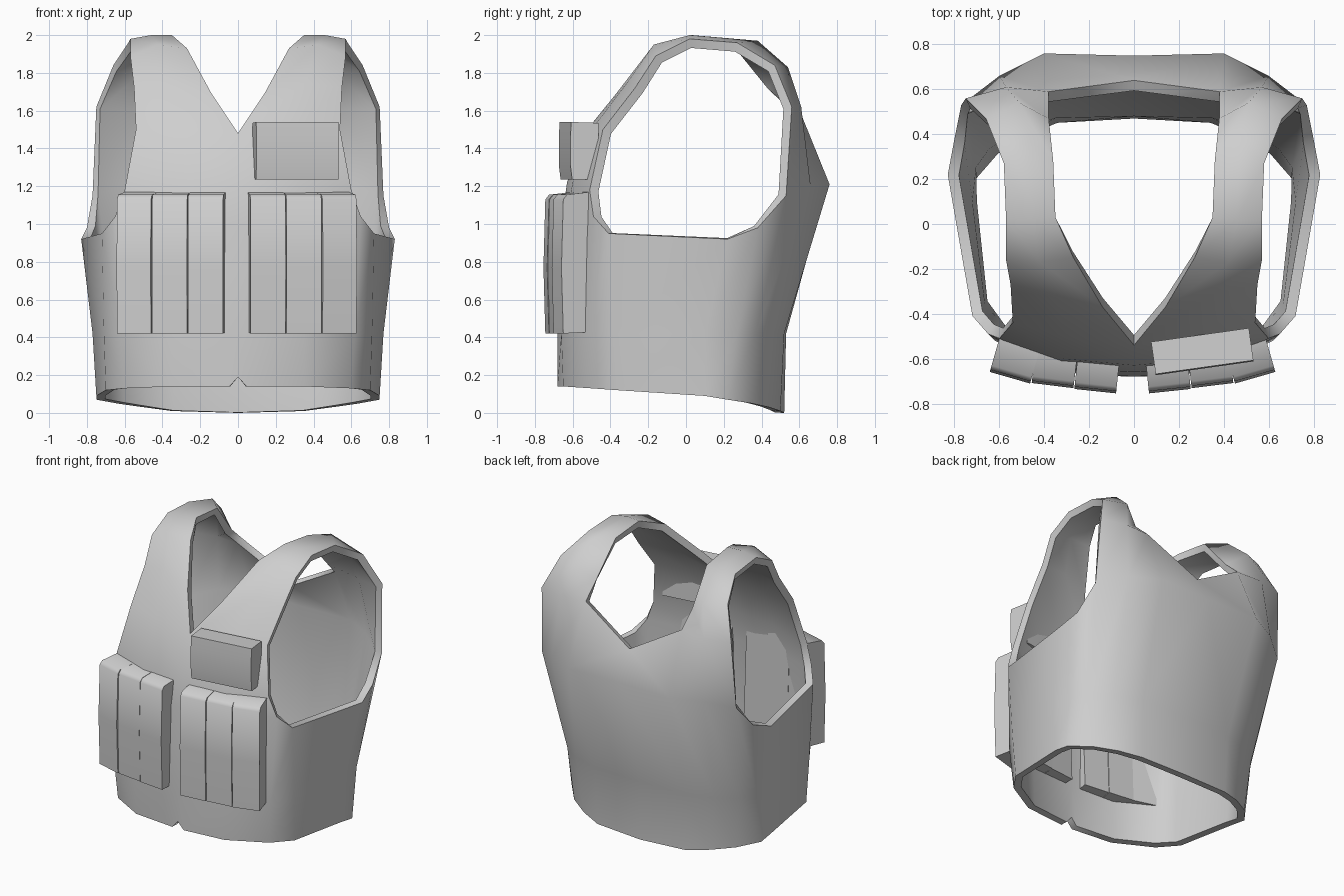
import bpy, bmesh, math
from mathutils import Vector

cube = bpy.data.objects.get("Cube")
if cube:
    bpy.data.objects.remove(cube, do_unlink=True)

# One plain fabric colour
fabric = bpy.data.materials.new("grey_fabric")
fabric.use_nodes = True
GREY = (0.62, 0.62, 0.62, 1.0)
fabric.diffuse_color = GREY
for node in fabric.node_tree.nodes:
    if node.type == 'BSDF_PRINCIPLED':
        node.inputs["Base Color"].default_value = GREY


def make_object(name, bm):
    mesh = bpy.data.meshes.new(name)
    bm.to_mesh(mesh)
    bm.free()
    mesh.materials.append(fabric)
    obj = bpy.data.objects.new(name, mesh)
    bpy.context.collection.objects.link(obj)
    return obj


def finish(obj, angle):
    """Apply all modifiers, then shade smooth with sharp corners."""
    bpy.ops.object.select_all(action='DESELECT')
    obj.select_set(True)
    bpy.context.view_layer.objects.active = obj
    for modifier in list(obj.modifiers):
        bpy.ops.object.modifier_apply(modifier=modifier.name)
    bpy.ops.object.shade_smooth_by_angle(angle=math.radians(angle))


def loft(bm, rows):
    """Join neighbouring rows of vertices with quads."""
    for low, high in zip(rows, rows[1:]):
        for i in range(len(low) - 1):
            bm.faces.new((low[i], low[i + 1], high[i + 1], high[i]))


# Half rings of the torso, from front centre round the side to back centre
hem = [(0, -.68, .19), (.35, -.65, .14), (.6, -.5, .13), (.7, -.36, .12), (.75, .1, .09),
       (.75, .22, .07), (.64, .35, .05), (.5, .44, .03), (.35, .5, .01), (0, .52, 0)]
waist = [(0, -.68, .42), (.35, -.66, .42), (.62, -.52, .42), (.71, -.38, .42), (.77, .1, .42),
         (.75, .27, .42), (.68, .37, .42), (.55, .46, .42), (.36, .52, .42), (0, .53, .42)]
chest = [(0, -.66, 1), (.33, -.64, 1), (.65, -.49, 1.04), (.72, -.41, .95), (.83, .22, .92),
         (.8, .38, .98), (.77, .53, 1.15), (.6, .66, 1.2), (.4, .76, 1.21), (0, .75, 1.21)]

# Shoulder strap rows (neck edge, middle, arm edge), front to back
strap = [
    [(0, -.63, 1.22), (.32, -.6, 1.22), (.6, -.51, 1.18)],
    [(0, -.54, 1.48), (.3, -.5, 1.5), (.54, -.44, 1.5)],
    [(.14, -.37, 1.69), (.36, -.31, 1.75), (.55, -.27, 1.72)],
    [(.27, -.15, 1.93), (.42, -.17, 1.95), (.57, -.16, 1.89)],
    [(.35, .03, 2), (.46, .02, 2), (.57, .02, 1.98)],
    [(.36, .28, 1.97), (.47, .38, 1.97), (.58, .27, 1.96)],
    [(.38, .47, 1.74), (.51, .54, 1.83), (.66, .47, 1.84)],
    [(.38, .59, 1.63), (.57, .61, 1.62), (.75, .56, 1.62)],
]
back_neck = (0, .64, 1.41)


def build_vest():
    bm = bmesh.new()
    rings = [[bm.verts.new(p) for p in ring] for ring in (hem, waist, chest)]
    loft(bm, rings)

    # The strap starts on the front chest and lands on the upper back
    top_ring = rings[-1]
    straps = [[bm.verts.new(p) for p in row] for row in strap]
    front_end = top_ring[:3]
    back_end = [top_ring[8], top_ring[7], top_ring[6]]
    loft(bm, [front_end] + straps + [back_end])
    neck = bm.verts.new(back_neck)
    bm.faces.new((top_ring[8], top_ring[9], neck, straps[-1][0]))

    # Small notch at the front of the hem
    edge = bm.edges.get(rings[0][:2])
    corner = bmesh.utils.edge_split(edge, rings[0][0], 0.1)[1]
    corner.co = Vector((.045, -.68, .14))

    # Turn the shell outward
    bmesh.ops.recalc_face_normals(bm, faces=bm.faces)
    bm.normal_update()
    front = min(bm.faces, key=lambda f: f.calc_center_median().y)
    if front.normal.y > 0:
        bmesh.ops.reverse_faces(bm, faces=bm.faces)

    vest = make_object("vest_shell", bm)
    mirror = vest.modifiers.new("mirror", 'MIRROR')
    mirror.use_clip = True
    solid = vest.modifiers.new("thickness", 'SOLIDIFY')
    solid.thickness = 0.05
    solid.offset = -1
    finish(vest, 65)


def pouch(name, width, profile, location, turn):
    """Extrude a side profile (depth, height) across the pouch width."""
    bm = bmesh.new()
    sides = [[bm.verts.new((x, y, z)) for y, z in profile]
             for x in (-width / 2, width / 2)]
    loft(bm, [side + side[:1] for side in sides])
    for side in sides:
        bm.faces.new(side)
    bmesh.ops.recalc_face_normals(bm, faces=bm.faces)
    obj = make_object(name, bm)
    obj.location = location
    obj.rotation_euler.z = math.radians(turn)
    finish(obj, 60)


build_vest()

# Three tall pouches on each side of the belly
tall_profile = [(.19, .01), (.01, 0), (0, .35), (.01, .71), (.03, .735), (.16, .75)]
slots = [("inner", .16, -.745, 6), ("middle", .35, -.72, 7), ("outer", .54, -.685, 16)]
for side, sign, shift in (("left", 1, 0), ("right", -1, -.013)):
    for label, x, y, turn in slots:
        pouch(f"{side}_{label}_pouch", .187, tall_profile,
              (sign * x + shift, y, .42), sign * turn)

# Wide pouch on the left chest
wide_profile = [(.15, 0), (.01, 0), (0, .08), (0, .22), (.005, .305), (.15, .3)]
pouch("chest_pouch", .44, wide_profile, (.315, -.643, 1.235), 8)
